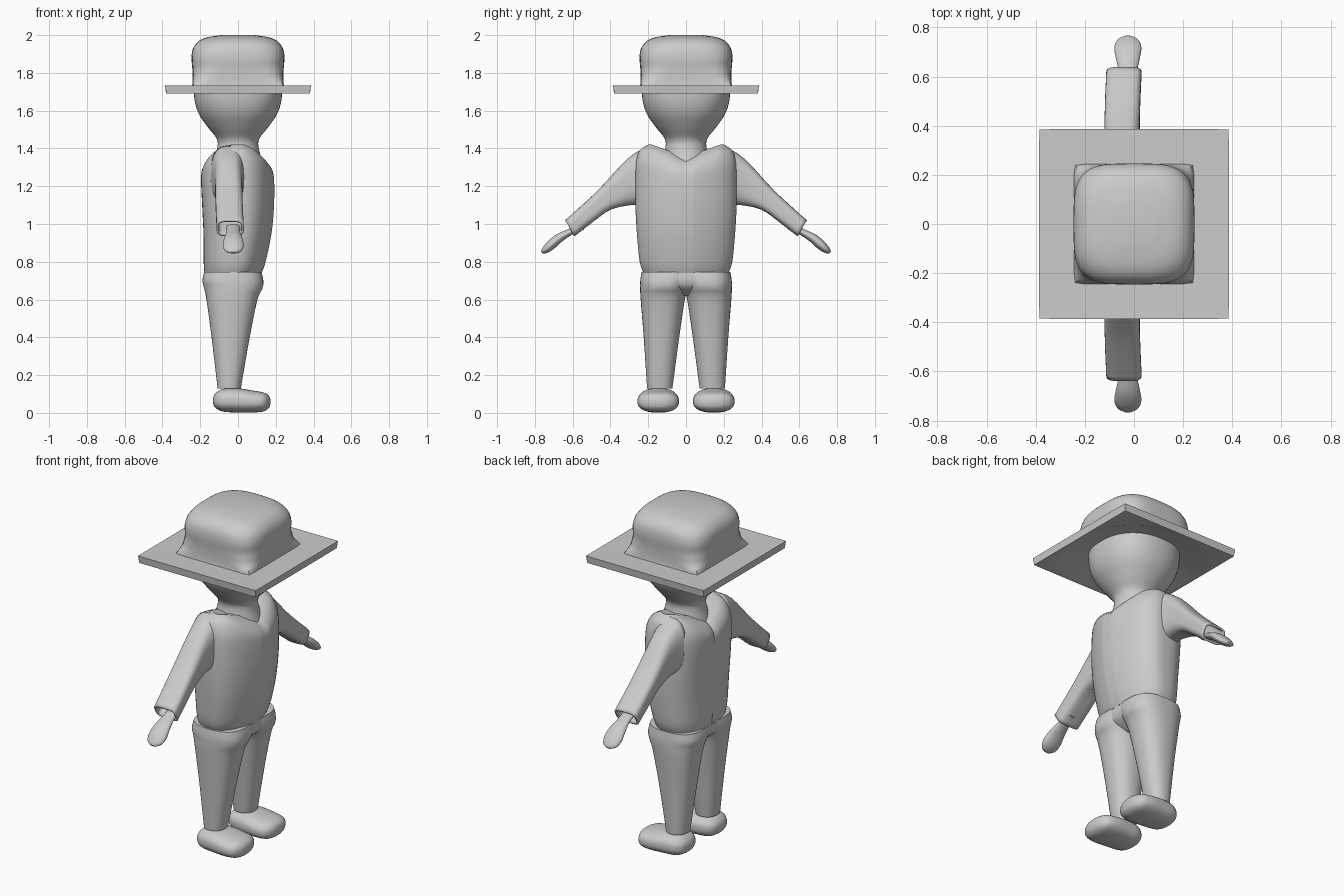
import bpy, bmesh, math
from mathutils import Vector

cube = bpy.data.objects.get("Cube")
if cube:
    bpy.data.objects.remove(cube)

grey = bpy.data.materials.new("plain_grey")
grey.use_nodes = True
grey.diffuse_color = (0.6, 0.6, 0.6, 1)
grey.node_tree.nodes["Principled BSDF"].inputs["Base Color"].default_value = (0.6, 0.6, 0.6, 1)

SEGMENTS = 64
SQUARE = 400  # ring squareness that gives sharp corners


def smooth_rings(rings, steps):
    """Insert in-between rings along a Catmull-Rom spline."""
    if steps == 1:
        return rings
    out = []
    for i in range(len(rings) - 1):
        a, b, c, d = (rings[min(max(j, 0), len(rings) - 1)] for j in range(i - 1, i + 3))
        for s in range(steps):
            t = s / steps
            out.append([q + 0.5 * t * (r - p + t * (2*p - 5*q + 4*r - e + t * (3*(q - r) + e - p)))
                        for p, q, r, e in zip(a, b, c, d)])
    return out + [rings[-1]]


def loft(name, rings, steps=4, caps=True, mirror=False, thickness=0, deform=None):
    """Skin rings of (centre xyz, half axis u, half axis v, corner squareness)."""
    bm = bmesh.new()
    loops, centres = [], []
    for r in smooth_rings([list(r) for r in rings], steps):
        c, u, v, power = Vector(r[:3]), Vector(r[3:6]), Vector(r[6:9]), r[9]
        loop = []
        for k in range(SEGMENTS):
            a = 2 * math.pi * k / SEGMENTS
            x, y = math.cos(a), math.sin(a)
            size = (abs(x) ** power + abs(y) ** power) ** (-1 / power)
            loop.append(bm.verts.new(c + u * x * size + v * y * size))
        loops.append(loop)
        centres.append(c)
    for a, b in zip(loops, loops[1:]):
        for k in range(SEGMENTS):
            n = (k + 1) % SEGMENTS
            bm.faces.new((a[k], a[n], b[n], b[k]))
    if caps:
        for loop, c in ((loops[0], centres[0]), (loops[-1], centres[-1])):
            hub = bm.verts.new(c)
            for k in range(SEGMENTS):
                bm.faces.new((loop[k], loop[(k + 1) % SEGMENTS], hub))
    if deform:
        for vert in bm.verts:
            deform(vert.co)
    bmesh.ops.recalc_face_normals(bm, faces=bm.faces)
    mesh = bpy.data.meshes.new(name)
    bm.to_mesh(mesh)
    bm.free()
    mesh.materials.append(grey)
    ob = bpy.data.objects.new(name, mesh)
    bpy.context.collection.objects.link(ob)
    if thickness:
        ob.modifiers.new("cloth", "SOLIDIFY").thickness = thickness
    if mirror:
        m = ob.modifiers.new("pair", "MIRROR")
        m.use_axis = (False, True, False)
    bpy.ops.object.select_all(action="DESELECT")
    ob.select_set(True)
    bpy.context.view_layer.objects.active = ob
    bpy.ops.object.shade_smooth_by_angle(angle=math.radians(40))


def flat(z, x0, x1, y0, y1, power=2):
    """Horizontal ring."""
    return ((x0 + x1) / 2, (y0 + y1) / 2, z, (x1 - x0) / 2, 0, 0, 0, (y1 - y0) / 2, 0, power)


def even(z, r, power=2):
    return flat(z, -r, r, -r, r, power)


def across(top, bottom, x, half, power):
    """Ring between a top and a bottom point in the side plane."""
    (ty, tz), (by, bz) = top, bottom
    return (x, (ty + by) / 2, (tz + bz) / 2, half, 0, 0, 0, (ty - by) / 2, (tz - bz) / 2, power)


# Head and neck
loft("head", [even(1.33, .13), even(1.40, .11), even(1.45, .112), even(1.51, .158, 2.1),
              even(1.58, .206, 2.2), even(1.65, .229, 2.3), even(1.73, .235, 2.3)])

# Hat: soft crown rising from a square base, and a square brim hollow below
loft("hat_crown", [even(1.725, .245, 40), even(1.755, .241, 10), even(1.81, .241, 4.5),
                   even(1.88, .246, 3.8), even(1.93, .238, 3.4), even(1.967, .21, 3),
                   even(1.988, .165, 2.7), even(2.0, .09, 2.4)])
loft("hat_brim", [even(1.73, .22, SQUARE), even(1.732, .386, SQUARE), even(1.69, .381, SQUARE),
                  even(1.69, .372, 2.2), even(1.722, .3)], steps=1)


# Jacket body: ridged front, front and back seams and a dipped collar
def tailor(co):
    if abs(co.y) < 0.004 and abs(co.x) > 0.05:
        co.x *= 0.95
    if co.x > 0:
        co.x *= 1 - abs(co.y)
    rise = min(max((co.z - 1.2) / 0.2, 0), 1)
    co.z -= 0.065 * rise * max(0, 1 - abs(co.y) / 0.18)


body = [(.74, -.178, .128, .225, 2.4), (.80, -.182, .15, .245, 2.5), (.95, -.183, .182, .26, 2.7),
        (1.10, -.19, .196, .268, 2.8), (1.25, -.196, .196, .268, 2.8), (1.33, -.186, .183, .264, 2.7),
        (1.39, -.145, .14, .245, 2.5), (1.42, -.08, .085, .2, 2.3)]
loft("jacket_body", [flat(z, a, b, -h, h, p) for z, a, b, h, p in body], deform=tailor)

# Sleeves with open cuffs, and hands
loft("sleeves", [across((.20, 1.415), (.22, 1.10), -.05, .095, 2.6),
                 across((.31, 1.345), (.29, 1.10), -.05, .075, 2.9),
                 across((.455, 1.19), (.40, 1.075), -.048, .072, 3.5),
                 across((.55, 1.10), (.50, 1.005), -.045, .072, 3.5),
                 across((.64, 1.02), (.59, .935), -.041, .072, 3.5)],
     caps=False, mirror=True, thickness=0.012)
loft("hands", [across((.56, 1.0), (.54, .97), -.025, .035, 2),
               across((.63, .97), (.60, .945), -.025, .036, 2),
               across((.69, .942), (.655, .908), -.025, .048, 2),
               across((.735, .905), (.70, .868), -.025, .055, 2),
               across((.76, .872), (.735, .847), -.025, .043, 2),
               across((.768, .853), (.758, .843), -.025, .015, 2)], mirror=True)

# Trousers: hips joining two tapered legs
loft("trouser_hips", [flat(.742, -.178, .122, -.225, .225, 2.6), flat(.70, -.178, .124, -.225, .225, 2.6),
                      flat(.66, -.15, .105, -.14, .14, 2.3), flat(.62, -.08, .04, -.05, .05)])
loft("trouser_legs", [flat(.745, -.18, .125, -.05, .236, 2.7), flat(.70, -.188, .134, -.03, .242, 2.6),
                      flat(.66, -.18, .13, -.012, .243, 2.4), flat(.60, -.167, .103, .006, .24, 2.4),
                      flat(.40, -.14, .062, .036, .224, 2.3), flat(.13, -.108, .015, .072, .206, 2.2)],
     mirror=True)

# Shoes, skinned from heel to toe
sole = [(-.133, .065, .02, .012), (-.12, .065, .065, .038), (-.08, .067, .095, .06), (0, .066, .106, .064),
        (.08, .06, .11, .058), (.135, .058, .098, .05), (.163, .058, .06, .033), (.172, .058, .02, .01)]
loft("shoes", [(x, .147, z, 0, h, 0, 0, 0, t, 2.4) for x, z, h, t in sole], mirror=True)
